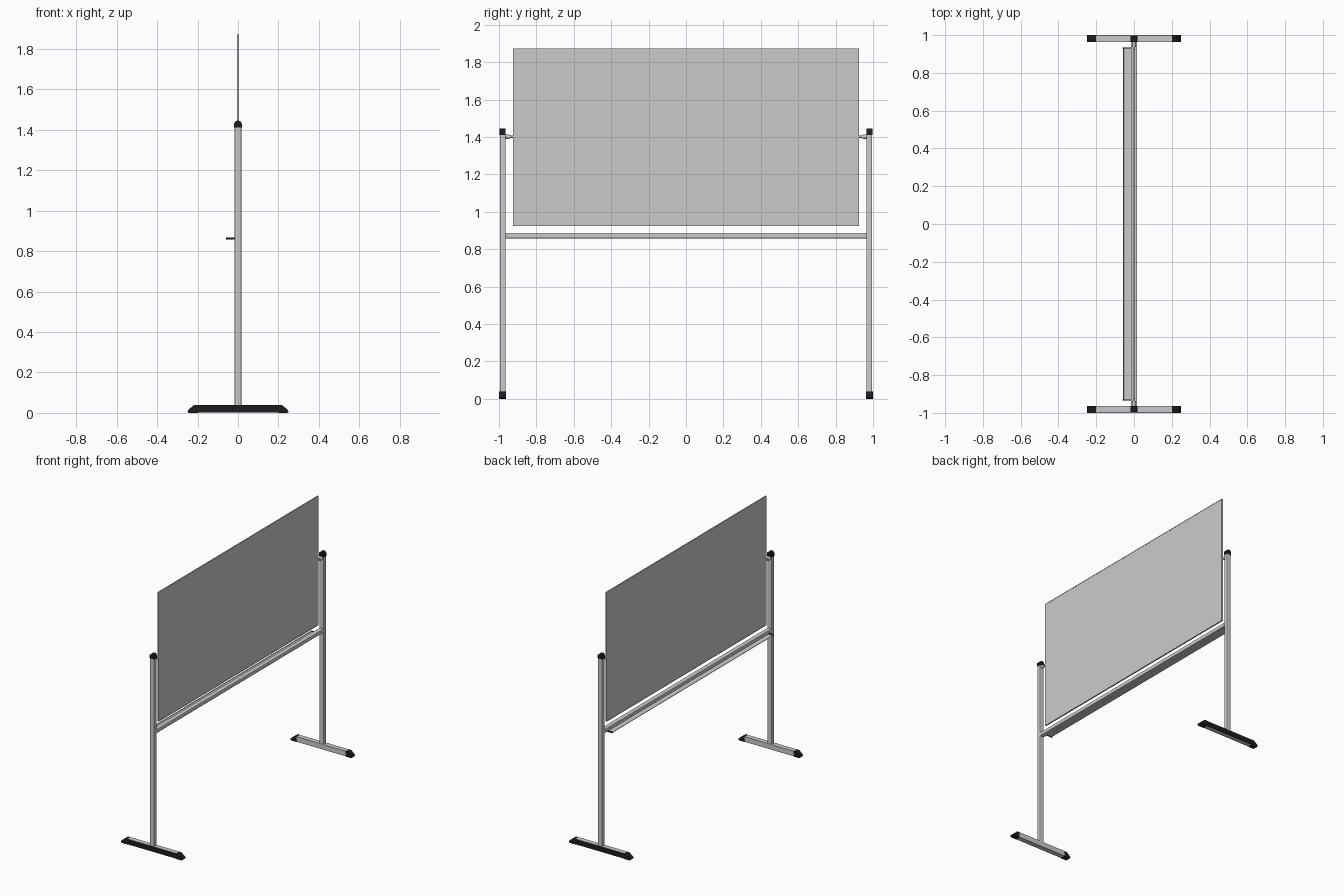
import bpy, bmesh, math
from mathutils import Matrix

if "Cube" in bpy.data.objects:
    bpy.data.objects.remove(bpy.data.objects["Cube"])


def mat(name, c):
    m = bpy.data.materials.new(name)
    m.diffuse_color = (*c, 1)
    m.use_nodes = True
    m.node_tree.nodes["Principled BSDF"].inputs["Base Color"].default_value = m.diffuse_color
    return m


GREY = mat("aluminium grey", (0.6, 0.6, 0.6))
WHITE = mat("board white", (0.6, 0.6, 0.6))
BLACK = mat("plastic black", (0.012, 0.012, 0.012))


def finish(name, bm, m, bevel=0, smooth=False):
    bmesh.ops.recalc_face_normals(bm, faces=bm.faces[:])
    me = bpy.data.meshes.new(name)
    bm.to_mesh(me)
    bm.free()
    me.materials.append(m)
    ob = bpy.data.objects.new(name, me)
    bpy.context.collection.objects.link(ob)
    if bevel:
        b = ob.modifiers.new("bevel", "BEVEL")
        b.width, b.segments = bevel, 3
        b.limit_method = "ANGLE"
    if smooth:
        bpy.ops.object.select_all(action="DESELECT")
        bpy.context.view_layer.objects.active = ob
        ob.select_set(True)
        bpy.ops.object.shade_smooth_by_angle(angle=math.radians(35))
    return ob


def box(name, x, y, z, m, bevel=0):
    bm = bmesh.new()
    bmesh.ops.create_cube(bm, size=1)
    for v in bm.verts:
        for i, r in enumerate((x, y, z)):
            v.co[i] = r[0] if v.co[i] < 0 else r[1]
    return finish(name, bm, m, bevel)


def prism(name, pts, y0, y1, m, smooth=False):
    """Extrude an x-z outline along y."""
    bm = bmesh.new()
    f = bm.faces.new([bm.verts.new((x, y0, z)) for x, z in pts])
    r = bmesh.ops.extrude_face_region(bm, geom=[f])
    for v in r["geom"]:
        if isinstance(v, bmesh.types.BMVert):
            v.co.y = y1
    return finish(name, bm, m, 0, smooth)


def column(name, pts, z0, z1, m):
    """Extrude an x-y outline along z."""
    bm = bmesh.new()
    f = bm.faces.new([bm.verts.new((x, y, z0)) for x, y in pts])
    r = bmesh.ops.extrude_face_region(bm, geom=[f])
    for v in r["geom"]:
        if isinstance(v, bmesh.types.BMVert):
            v.co.z = z1
    return finish(name, bm, m, 0, True)


def rod(name, y0, y1, r0, r1, z, m):
    bm = bmesh.new()
    bmesh.ops.create_cone(bm, cap_ends=True, segments=20, radius1=r0, radius2=r1, depth=abs(y1 - y0))
    bm.transform(Matrix.Translation((0, (y0 + y1) / 2, z)) @
                 Matrix.Rotation(math.radians(-90 if y1 > y0 else 90), 4, "X"))
    return finish(name, bm, m, 0, True)


def rounded(cx, cy, hx, hy, r, n=4):
    pts = []
    for k, (sx, sy) in enumerate(((1, 1), (-1, 1), (-1, -1), (1, -1))):
        for i in range(n + 1):
            a = math.pi / 2 * (k + i / n)
            pts.append((cx + sx * (hx - r) + r * math.cos(a), cy + sy * (hy - r) + r * math.sin(a)))
    return pts


# Board panel with slim frame
box("board_panel", (-0.004, 0.004), (-0.919, 0.919), (0.931, 1.866), WHITE)
for s in (-1, 1):
    box("board_frame_side", (-0.005, 0.005), sorted((s * 0.919, s * 0.925)), (0.925, 1.872), GREY)
for n, z in (("bottom", (0.925, 0.931)), ("top", (1.866, 1.872))):
    box("board_frame_" + n, (-0.005, 0.005), (-0.919, 0.919), z, GREY)

# Crossbar and pen tray
box("crossbar", (-0.017, 0.017), (-0.967, 0.967), (0.858, 0.886), GREY, 0.004)
prism("pen_tray", [(-0.017, 0.86), (-0.056, 0.86), (-0.059, 0.866), (-0.057, 0.866),
                   (-0.054, 0.8625), (-0.017, 0.8625)], -0.93, 0.93, GREY)

for s in (-1, 1):
    # Upright post and domed cap
    column("post", rounded(0, s * 0.98, 0.017, 0.0155, 0.005), 0.035, 1.413, GREY)
    dome = [(-0.019, 1.411), (0.019, 1.411)]
    dome += [(0.019 * math.cos(a), 1.428 + 0.018 * math.sin(a))
             for a in (math.pi * i / 12 for i in range(13))]
    prism("post_cap", dome, s * 0.964, s * 0.996, BLACK, True)
    # Stepped pivot holding the board
    rod("pivot_hub", s * 0.966, s * 0.938, 0.012, 0.010, 1.401, GREY)
    rod("pivot_pin", s * 0.94, s * 0.922, 0.006, 0.006, 1.401, GREY)
    # Foot rail with black outer strip and sloped end caps
    box("foot_rail", (-0.2, 0.2), sorted((s * 0.963, s * 0.997)), (0.002, 0.04), GREY)
    box("foot_outer_strip", (-0.2, 0.2), sorted((s * 0.997, s * 1.0)), (0.002, 0.039), BLACK)
    for t in (-1, 1):
        prism("foot_end_cap", [(t * 0.198, 0), (t * 0.243, 0), (t * 0.25, 0.007), (t * 0.247, 0.014),
                               (t * 0.222, 0.036), (t * 0.212, 0.04), (t * 0.198, 0.04)],
              s * 0.963, s * 1.0, BLACK, True)
    # Tray end cap
    box("tray_end_cap", (-0.06, -0.017), sorted((s * 0.928, s * 0.934)), (0.858, 0.867), BLACK)
